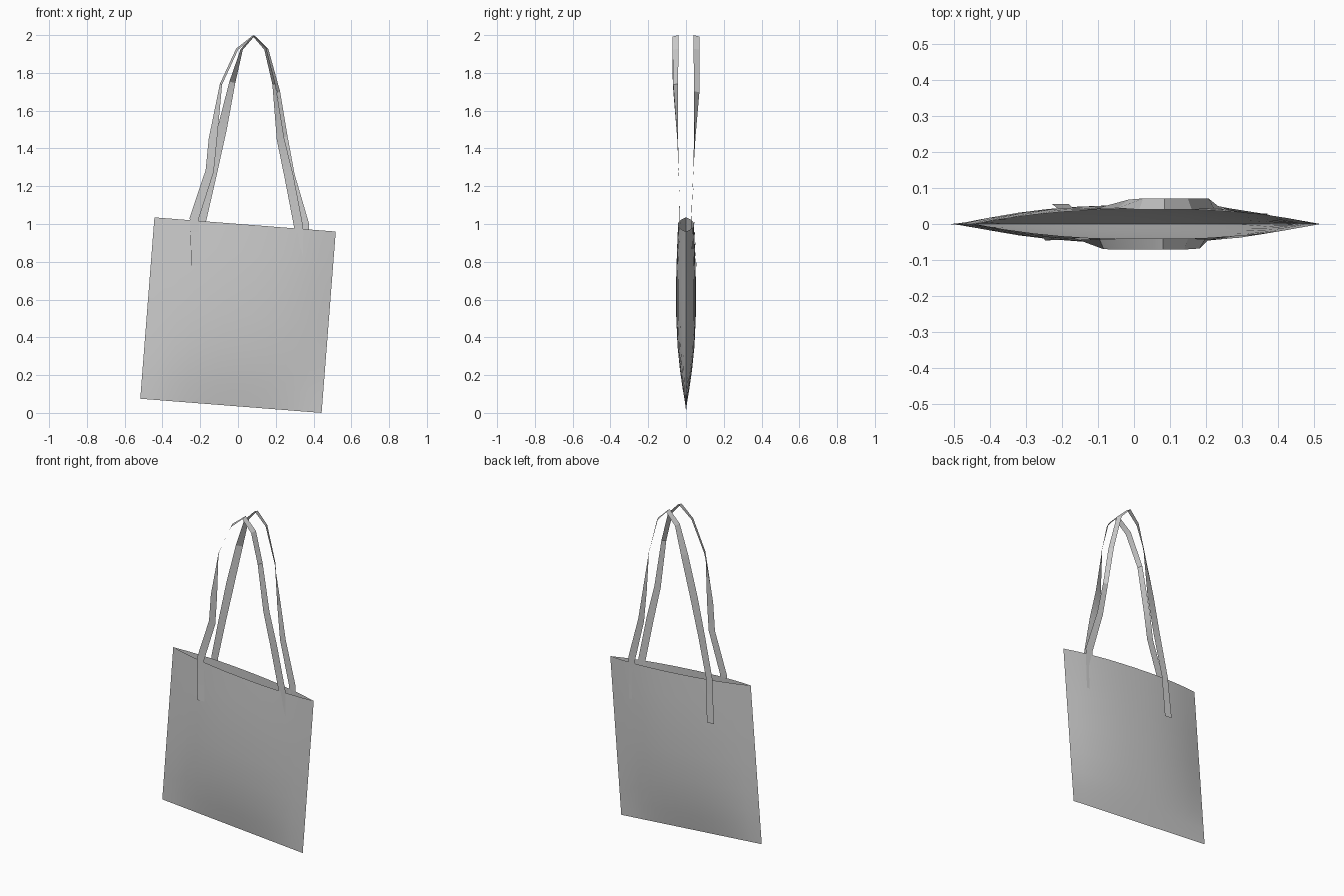
import bpy
from mathutils import Vector


def make_object(name, verts, faces):
    mesh = bpy.data.meshes.new(name)
    mesh.from_pydata(verts, [], faces)
    mesh.update()
    obj = bpy.data.objects.new(name, mesh)
    bpy.context.collection.objects.link(obj)
    bpy.ops.object.select_all(action='DESELECT')
    obj.select_set(True)
    bpy.context.view_layer.objects.active = obj
    bpy.ops.object.shade_smooth_by_angle(angle=0.5)
    return obj


# Bag body: two bulging cloth sheets joined at sides and bottom, open at the top
RIGHT = Vector((0.48, 0, -0.0375))   # half width, hanging slightly tilted
UP = Vector((0.0375, 0, 0.48))       # half height
CENTRE = Vector((0, 0, 0.5175))
BULGE = [(0, 0), (0.1, 0.018), (0.2, 0.032), (0.33, 0.045), (0.5, 0.052),
         (0.7, 0.052), (0.85, 0.048), (1, 0.042)]   # height fraction, depth
COLS = 12


def bag_panel(name, side):
    verts, faces = [], []
    for v, depth in BULGE:
        for i in range(COLS + 1):
            s = 2 * i / COLS - 1
            p = CENTRE + RIGHT * s + UP * (2 * v - 1)
            p.y = side * depth * (1 - abs(s) ** 2.3)
            verts.append(p)
    n = COLS + 1
    for r in range(len(BULGE) - 1):
        for i in range(COLS):
            a = r * n + i
            f = (a, a + 1, a + n + 1, a + n)
            faces.append(f if side < 0 else f[::-1])
    return make_object(name, verts, faces)


bag_panel("bag_front", -1)
bag_panel("bag_back", 1)


# Handles: flat ribbons that twist edge-on over the crown
# station = x, z, half width in the front plane, depth of outer and inner edge
def handle(name, stations, side):
    pts = [Vector((s[0], s[1])) for s in stations]
    verts, faces = [], []
    for i, (x, z, w, y_out, y_in) in enumerate(stations):
        t = (pts[min(i + 1, len(pts) - 1)] - pts[max(i - 1, 0)]).normalized()
        verts.append((x - t.y * w, side * y_out, z + t.x * w))
        verts.append((x + t.y * w, side * y_in, z - t.x * w))
        if i:
            a = 2 * i - 2
            faces.append((a, a + 2, a + 3, a + 1))
    return make_object(name, verts, faces)


handle("front_handle", [
    (-0.222, 0.78, 0.024, 0.046, 0.043),
    (-0.232, 1.03, 0.024, 0.035, 0.036),
    (-0.150, 1.28, 0.022, 0.038, 0.038),
    (-0.133, 1.45, 0.022, 0.044, 0.046),
    (-0.090, 1.74, 0.006, 0.042, 0.070),
    (-0.005, 1.925, 0.006, 0.040, 0.071),
    (0.080, 1.996, 0.004, 0.040, 0.071),
    (0.145, 1.925, 0.006, 0.040, 0.071),
    (0.190, 1.74, 0.008, 0.042, 0.068),
    (0.225, 1.45, 0.020, 0.042, 0.046),
    (0.270, 1.25, 0.024, 0.038, 0.038),
    (0.320, 0.99, 0.024, 0.030, 0.030),
    (0.320, 0.74, 0.024, 0.029, 0.031),
], -1)

handle("back_handle", [
    (-0.205, 0.76, 0.024, 0.056, 0.055),
    (-0.190, 1.02, 0.022, 0.043, 0.043),
    (-0.135, 1.27, 0.024, 0.040, 0.040),
    (-0.085, 1.50, 0.025, 0.042, 0.046),
    (-0.030, 1.75, 0.016, 0.044, 0.068),
    (0.020, 1.925, 0.006, 0.040, 0.071),
    (0.085, 1.996, 0.004, 0.040, 0.071),
    (0.155, 1.925, 0.006, 0.040, 0.071),
    (0.215, 1.70, 0.008, 0.043, 0.071),
    (0.248, 1.46, 0.015, 0.044, 0.050),
    (0.280, 1.26, 0.020, 0.038, 0.038),
    (0.352, 1.00, 0.024, 0.026, 0.028),
    (0.345, 0.75, 0.024, 0.029, 0.029),
], 1)
